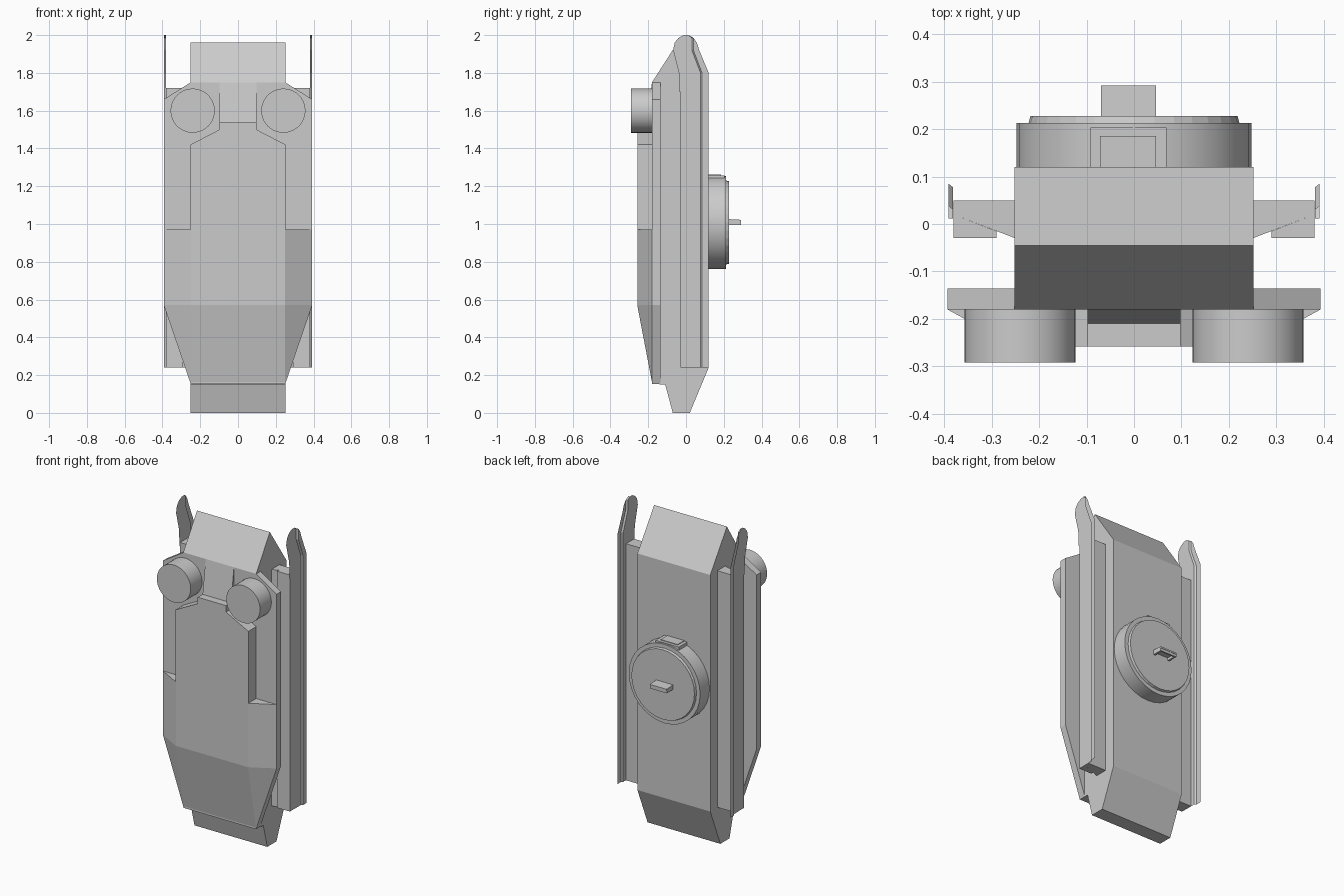
import bpy, bmesh, math
from mathutils import Matrix

if "Cube" in bpy.data.objects:
    bpy.data.objects.remove(bpy.data.objects["Cube"])


def finish(bm, name):
    bmesh.ops.remove_doubles(bm, verts=bm.verts, dist=0.0001)
    me = bpy.data.meshes.new(name)
    bm.to_mesh(me)
    bm.free()
    ob = bpy.data.objects.new(name, me)
    bpy.context.collection.objects.link(ob)
    return ob


def prism(name, pts, axis, a, b, mirror=False):
    """Extrude a 2D outline along an axis from a to b (optionally mirrored in x)."""
    place = {'x': lambda p, d: (d, p[0], p[1]),
             'y': lambda p, d: (p[0], d, p[1]),
             'z': lambda p, d: (p[0], p[1], d)}[axis]
    bm = bmesh.new()
    f = bm.faces.new([bm.verts.new(place(p, a)) for p in pts])
    ext = bmesh.ops.extrude_face_region(bm, geom=[f])
    move = [place((0, 0), b - a)]
    verts = [g for g in ext['geom'] if isinstance(g, bmesh.types.BMVert)]
    bmesh.ops.translate(bm, verts=verts, vec=move[0])
    bmesh.ops.recalc_face_normals(bm, faces=bm.faces)
    ob = finish(bm, name)
    if mirror:
        add_mirror(ob)
    return ob


def add_mirror(ob):
    m = ob.modifiers.new("mirror", 'MIRROR')
    m.use_clip = False
    m.use_mirror_merge = False


def box(name, x0, x1, y0, y1, z0, z1):
    return prism(name, [(x0, y0), (x1, y0), (x1, y1), (x0, y1)], 'z', z0, z1)


def disc(name, x, z, y0, y1, r0, r1, sides, mirror=False):
    """Cylinder or cone along y, radius r0 at y0 and r1 at y1."""
    bm = bmesh.new()
    bmesh.ops.create_cone(bm, cap_ends=True, segments=sides, radius1=r0, radius2=r1, depth=y1 - y0,
                          matrix=Matrix.Translation((x, (y0 + y1) / 2, z)) @ Matrix.Rotation(-math.pi / 2, 4, 'X'))
    ob = finish(bm, name)
    if mirror:
        add_mirror(ob)
    return ob


def both_sides(half):
    return half + [(-x, z) for x, z in reversed(half)]


# Main hull
prism("hull", [(-.07, 0), (.02, 0), (.12, .24), (.12, 1.72), (-.045, 1.96), (-.18, 1.75),
               (-.14, 1.6), (-.14, .15), (-.11, .15)], 'x', -.252, .252)

# Wide front plate
prism("front_plate", both_sides([(.25, .152), (.393, .57), (.393, 1.66), (.25, 1.75)]), 'y', -.18, -.136)

# Raised lower front with sloping sides
bm = bmesh.new()
for s in (-1, 1):
    for x, y, z in [(.25, -.258, .57), (.25, -.258, .97), (.393, -.18, .57), (.393, -.18, .97), (.25, -.178, .152)]:
        bm.verts.new((s * x, y, z))
bmesh.ops.convex_hull(bm, input=bm.verts)
bmesh.ops.dissolve_limit(bm, angle_limit=.01, verts=bm.verts, edges=bm.edges)
finish(bm, "lower_front_armour")

# Raised upper front and sloped centre block
prism("upper_front_armour", both_sides([(.252, .97), (.252, 1.42), (.098, 1.5), (.098, 1.54)]), 'y', -.258, -.17)
prism("centre_block", [(-.21, 1.54), (-.18, 1.75), (-.15, 1.75), (-.15, 1.54)], 'x', -.098, .098)

# Round lamps
lamps = disc("lamps", .24, 1.6, -.292, -.17, .117, .117, 40, True)

# Side rails with a filler underneath
prism("side_rails", [(.25, .05), (.38, .05), (.38, .02), (.25, -.03)], 'z', .24, 1.72, True)
prism("rail_fillers", [(.29, -.03), (.38, -.03), (.38, .02), (.29, -.015)], 'z', .24, 1.72, True)

# Stepped side sheets rising to a rounded tip: rows of z, front y, fold y, back y
rows = [(.24, .02, .077, .12), (1.70, .02, .077, .12), (1.70, -.035, .077, .12), (1.8, -.038, .077, .12),
        (1.92, -.068, .031, .07), (1.96, -.06, .031, .057), (1.985, -.04, .031, .04), (2.0, -.012, .012, .012)]
bm = bmesh.new()
grid = [[bm.verts.new(c) for c in ((.381, f, z), (.381, k, z), (.391, k + .008 * (z < 1.99), z),
                                   (.391, max(b, k + .008) if z < 1.99 else b, z))]
        for z, f, k, b in rows]
for lo, hi in zip(grid, grid[1:]):
    if lo[1].co.z == hi[1].co.z:
        continue
    for i in range(3):
        bm.faces.new((lo[i], lo[i + 1], hi[i + 1], hi[i]))
add_mirror(finish(bm, "side_sheets"))

# Round hatch on the back with a rim, top bumps and a grip
disc("hatch_drum", 0, 1.008, .12, .213, .247, .247, 32)
disc("hatch_lid", 0, 1.008, .213, .228, .222, .218, 32)
box("hatch_bump", -.092, .068, .12, .203, 1.2, 1.258)
box("hatch_bump_small", -.072, .046, .12, .185, 1.2, 1.262)
prism("grip_top", [(.22, 1.012), (.292, 1.012), (.292, 1.022), (.22, 1.026)], 'x', -.07, .046)
for name, x in (("grip_left", -.07), ("grip_right", .034)):
    box(name, x, x + .012, .22, .288, .996, 1.014)
box("grip_end", -.07, .046, .28, .29, .996, 1.014)

for ob in (lamps, bpy.data.objects["hatch_drum"]):
    bpy.context.view_layer.objects.active = ob
    bpy.ops.object.select_all(action='DESELECT')
    ob.select_set(True)
    bpy.ops.object.shade_smooth_by_angle()
